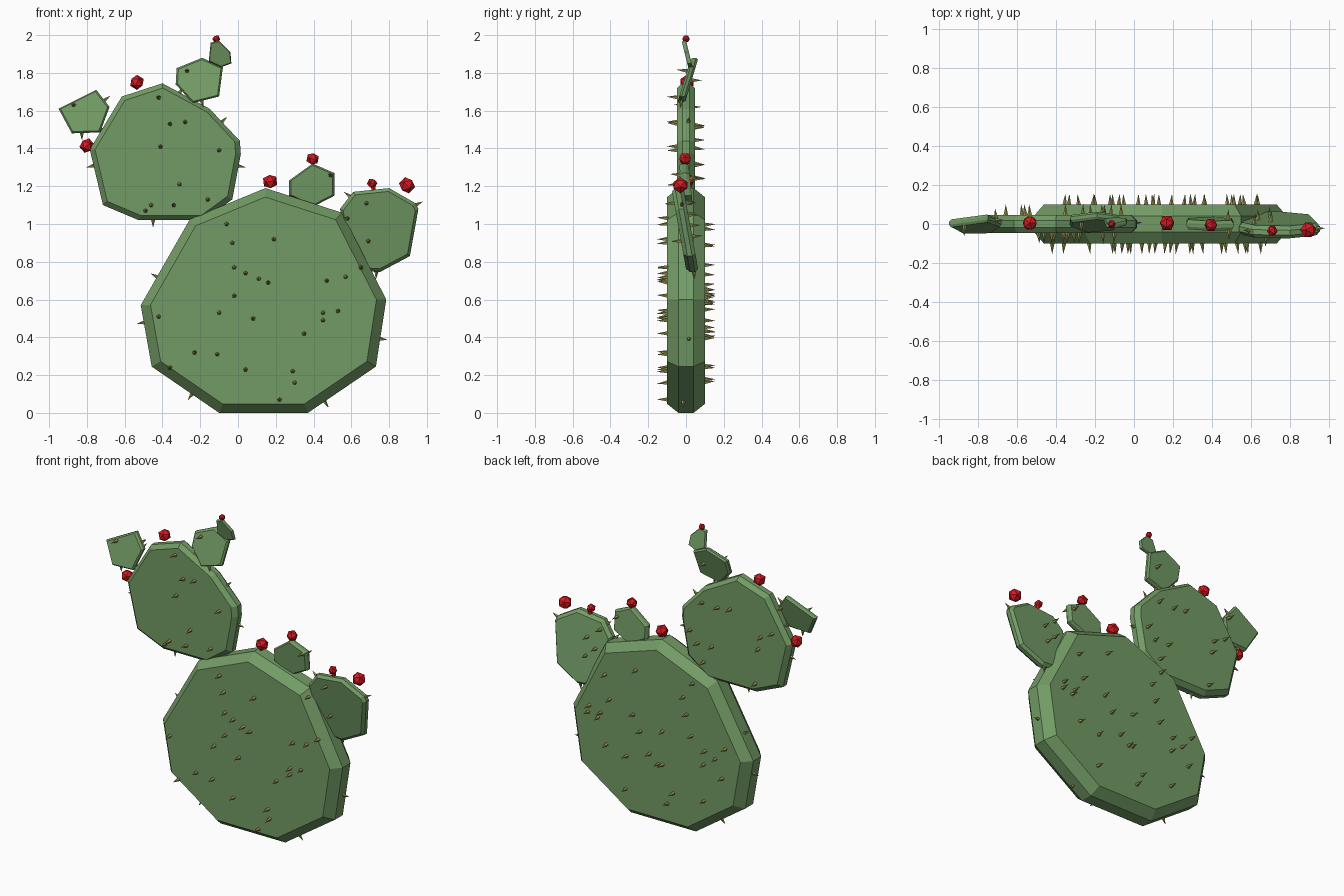
import bpy, bmesh, random
from math import pi
from mathutils import Vector, Matrix

if "Cube" in bpy.data.objects:
    bpy.data.objects.remove(bpy.data.objects["Cube"])

random.seed(4)


def material(name, rgb):
    m = bpy.data.materials.new(name)
    m.diffuse_color = (*rgb, 1)
    m.use_nodes = True
    m.node_tree.nodes["Principled BSDF"].inputs["Base Color"].default_value = m.diffuse_color
    return m


GREEN = material("cactus_green", (0.17, 0.33, 0.13))
RED = material("fruit_red", (0.68, 0.01, 0.015))
OLIVE = material("spine_olive", (0.33, 0.32, 0.09))


def finish(bm, name, mat):
    me = bpy.data.meshes.new(name)
    bmesh.ops.recalc_face_normals(bm, faces=bm.faces)
    bm.to_mesh(me)
    bm.free()
    me.materials.append(mat)
    ob = bpy.data.objects.new(name, me)
    bpy.context.collection.objects.link(ob)
    return ob


def inside(p, poly):
    hit = False
    for (x1, z1), (x2, z2) in zip(poly, poly[1:] + poly[:1]):
        if (z1 > p[1]) != (z2 > p[1]) and p[0] < (x2 - x1) * (p[1] - z1) / (z2 - z1) + x1:
            hit = not hit
    return hit


def add_cone(bm, base, direction, length, radius):
    d = Vector(direction).normalized()
    rot = d.to_track_quat('Z', 'Y').to_matrix().to_4x4()
    place = Matrix.Translation(Vector(base) + d * (length / 2 - 0.005)) @ rot
    bmesh.ops.create_cone(bm, cap_ends=True, segments=5, radius1=radius, radius2=0,
                          depth=length, matrix=place)


# Flat pad with chamfered rim, plus spines on the front, back and edge
def pad(name, outline, half, slope=0.0, y0=0.0, inset=0.92, front=(), back=0, edge=0, size=1.0):
    poly = [(x / 100, z / 100) for x, z in outline]
    xs, zs = zip(*poly)
    cx, cz = (min(xs) + max(xs)) / 2, (min(zs) + max(zs)) / 2

    def lean(z):
        return y0 + slope * (z - cz)

    bm = bmesh.new()
    rings = []
    for y, s in ((-half, inset), (-half * 0.4, 1), (half * 0.4, 1), (half, inset)):
        ring = []
        for x, z in poly:
            px, pz = cx + (x - cx) * s, cz + (z - cz) * s
            ring.append(bm.verts.new((px, y + lean(pz), pz)))
        rings.append(ring)
    n = len(poly)
    for a, b in zip(rings, rings[1:]):
        for i in range(n):
            j = (i + 1) % n
            bm.faces.new((a[i], a[j], b[j], b[i]))
    bm.faces.new(rings[0])
    bm.faces.new(rings[-1])
    finish(bm, name, GREEN)

    bm = bmesh.new()
    jit = lambda: random.uniform(-0.12, 0.12)
    for x, z in front:
        x, z = x / 100, z / 100
        add_cone(bm, (x, lean(z) - half, z), (jit(), -1, jit()), 0.06 * size, 0.013 * size)
    small = [(cx + (x - cx) * 0.88, cz + (z - cz) * 0.88) for x, z in poly]
    count = 0
    while count < back:
        p = (random.uniform(min(xs), max(xs)), random.uniform(min(zs), max(zs)))
        if inside(p, small):
            add_cone(bm, (p[0], lean(p[1]) + half, p[1]), (jit(), 1, jit()),
                     0.06 * size, 0.013 * size)
            count += 1
    for k in range(edge):
        i = (k * n) // edge
        t = random.uniform(0.2, 0.8)
        a, b = Vector(poly[i]), Vector(poly[(i + 1) % n])
        p = a.lerp(b, t)
        if p.y < 0.05:
            continue
        d = (b - a).normalized()
        add_cone(bm, (p.x, lean(p.y) + half * random.uniform(-0.3, 0.3), p.y),
                 (d.y, jit(), -d.x), 0.045 * size, 0.012 * size)
    finish(bm, name + "_spines", OLIVE)


def fruit(name, x, y, z, r, tilt):
    bm = bmesh.new()
    bmesh.ops.create_icosphere(bm, subdivisions=1, radius=r,
                               matrix=Matrix.Translation((x, y, z)) @ Matrix.Rotation(tilt, 4, 'Y'))
    finish(bm, name, RED)


# Large base pad
pad("base_pad",
    [(-10, 0), (37, 0), (73, 24.5), (78.5, 60), (55, 106), (14.5, 119), (-25.5, 102.5),
     (-51.5, 57), (-45.7, 24.5)], 0.1, back=28, edge=9,
    front=[(-6, 100), (-3, 90), (19, 92), (58, 103), (-2, 77), (4, 74), (11, 71), (16, 69),
           (-2, 62), (-10, 53), (8, 50), (47, 70), (57, 72), (65, 77), (-42, 51), (45, 53),
           (53, 54), (45, 49), (35, 42), (-23, 32), (-11, 31), (4, 23), (29, 22), (30, 16),
           (22, 7), (-36, 24)])

# Upper left pad
pad("upper_pad",
    [(-52.5, 102), (-18, 102), (-3, 113), (1.5, 137), (1, 144), (-15, 161), (-40, 174.5),
     (-61.5, 167.5), (-78.5, 139.5), (-71.5, 110)], 0.047, back=11, edge=7, inset=0.93,
    front=[(-42, 167), (-36, 153), (-28, 154), (-41, 141), (-10, 139), (-31, 121),
           (-16, 113), (-46, 110), (-34, 110), (-49, 107)])

# Small pads
pad("right_pad",
    [(68, 75), (75, 74.5), (91, 83), (95.5, 108), (94, 111), (80, 119), (61, 117), (54, 108), (57, 92)],
    0.032, slope=-0.18, y0=-0.005, front=[(68, 111), (69, 91)], back=4, edge=3)
pad("left_pad", [(-88, 148), (-73, 148.5), (-68, 162), (-75, 171), (-95, 161)],
    0.02, slope=0.27, front=[(-87, 163)], back=1, edge=2)
pad("middle_pad", [(27, 115), (39.5, 109), (51, 115), (51, 127), (39.5, 132), (27, 123)],
    0.025, slope=-0.1, front=[(49, 126)], back=1)
pad("crown_pad", [(-24, 164), (-10, 167.5), (-8, 183), (-19, 188), (-32.5, 182.5), (-33, 174)],
    0.02, slope=0.3, y0=0.01, front=[(-27, 181)], back=1, edge=1)
pad("tip_pad", [(-15.5, 186), (-9, 183), (-3.5, 185), (-4, 191), (-10, 197), (-14.5, 196)],
    0.012, slope=-0.25, y0=0.006)

# Fruits
for i, (x, y, z, r) in enumerate([
        (-0.535, 0.005, 1.75, 0.04), (-0.80, 0.0, 1.415, 0.04), (-0.115, 0.0, 1.98, 0.021),
        (0.17, 0.005, 1.225, 0.041), (0.395, -0.005, 1.345, 0.035), (0.71, -0.035, 1.215, 0.028),
        (0.895, -0.03, 1.205, 0.044)]):
    fruit("fruit_%d" % (i + 1), x, y, z, r, 0.3 * i)

# Short stem below the small right fruit
bm = bmesh.new()
bmesh.ops.create_cone(bm, cap_ends=True, segments=6, radius1=0.012, radius2=0.014, depth=0.05,
                      matrix=Matrix.Translation((0.717, -0.035, 1.18)))
finish(bm, "fruit_stem", RED)
